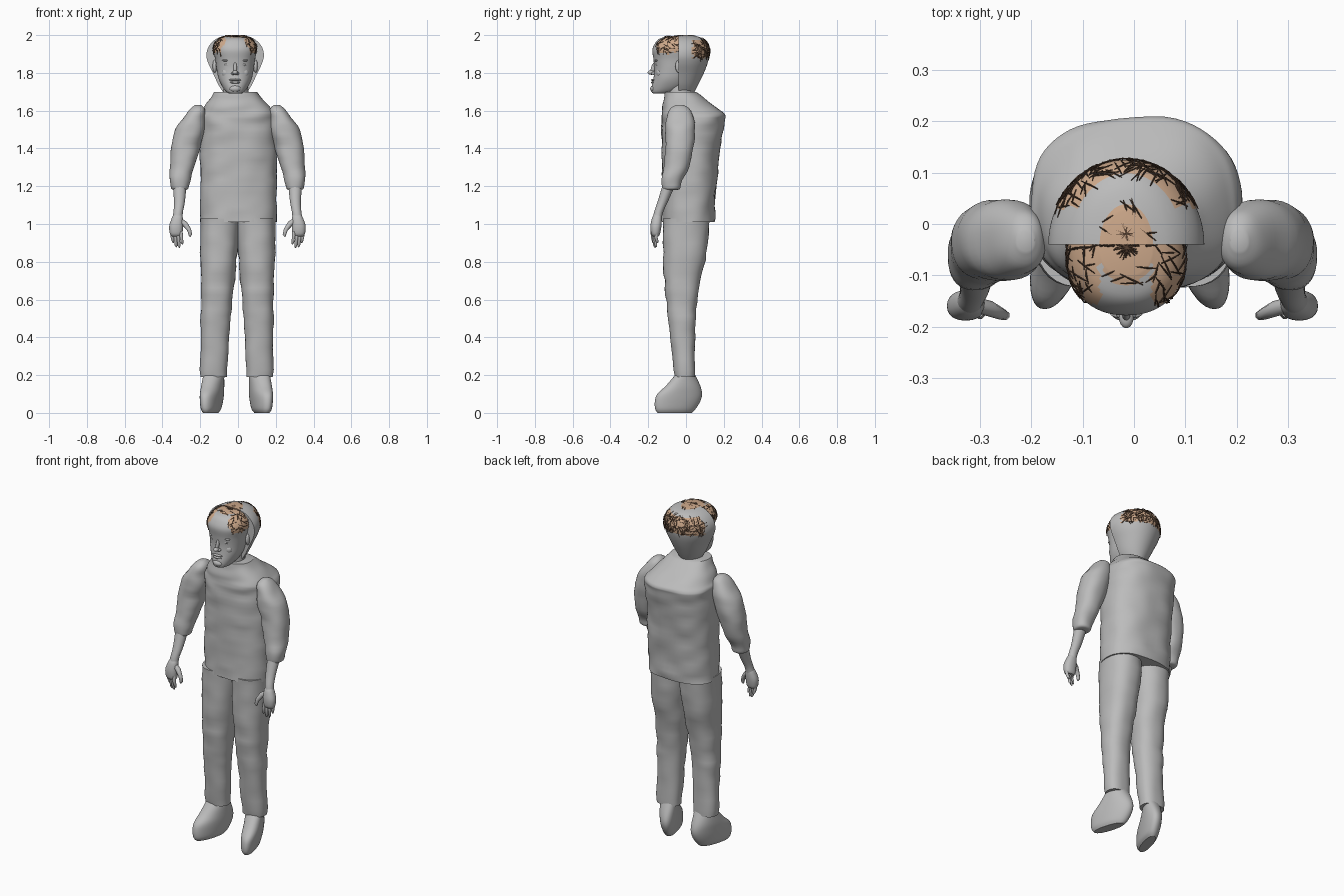
import bpy, math, random
from mathutils import Vector, Quaternion, noise

random.seed(4)
if "Cube" in bpy.data.objects:
    bpy.data.objects.remove(bpy.data.objects["Cube"])


def material(name, rgb):
    m = bpy.data.materials.new(name)
    m.use_nodes = True
    m.diffuse_color = (*rgb, 1)
    m.node_tree.nodes["Principled BSDF"].inputs["Base Color"].default_value = (*rgb, 1)
    return m


GREY = material("plain grey", (0.5, 0.5, 0.5))
TAN = material("tan hair", (0.62, 0.4, 0.26))
BROWN = material("dark brown strands", (0.09, 0.05, 0.03))


def smooth_rings(rings, steps):
    """Interpolate ring values smoothly between the given rings."""
    out = []
    for i in range(len(rings) - 1):
        a, b, c, d = (rings[max(0, min(len(rings) - 1, i + k))] for k in (-1, 0, 1, 2))
        for s in range(steps):
            t = s / steps
            out.append([q + 0.5 * t * (r - p + t * (2*p - 5*q + 4*r - s4 + t * (3*(q - r) + s4 - p)))
                        for p, q, r, s4 in zip(a, b, c, d)])
    return out + [list(rings[-1])]


def loft(name, rings, power=2.0, steps=4, segs=40, warp=None, wrinkle=0.0, rule=None):
    """Rings are (z, left edge, right edge, front edge, back edge)."""
    verts, faces = [], []
    rows = smooth_rings(rings, steps)
    for z, x0, x1, y0, y1 in rows:
        for k in range(segs):
            a = math.tau * k / segs
            c, s = math.cos(a), math.sin(a)
            px = math.copysign(abs(c) ** (2 / power), c)
            py = math.copysign(abs(s) ** (2 / power), s)
            v = Vector(((x0 + x1 + px * (x1 - x0)) / 2, (y0 + y1 + py * (y1 - y0)) / 2, z))
            if wrinkle:
                bump = wrinkle * noise.noise(Vector((v.x * 9, v.y * 9, v.z * 18)))
                v += Vector((px, py, 0)) * bump
            verts.append(warp(v) if warp else v)
    for r in range(len(rows) - 1):
        for k in range(segs):
            n = (k + 1) % segs
            faces.append((r*segs + k, r*segs + n, (r+1)*segs + n, (r+1)*segs + k))
    faces.append(tuple(reversed(range(segs))))
    faces.append(tuple(range((len(rows) - 1) * segs, len(rows) * segs)))
    me = bpy.data.meshes.new(name)
    me.from_pydata(verts, [], faces)
    me.materials.append(GREY)
    if rule:
        me.materials.append(TAN)
        for p in me.polygons:
            p.material_index = int(rule(p.center))
    me.shade_smooth()
    me.set_sharp_from_angle(angle=math.radians(40))
    ob = bpy.data.objects.new(name, me)
    bpy.context.collection.objects.link(ob)
    return ob


def flip(ob):
    """Repair face direction after a mirrored build."""
    ob.data.flip_normals()


def blob(name, loc, size, tilt=0.0):
    bpy.ops.mesh.primitive_uv_sphere_add(segments=20, ring_count=12, location=loc,
                                         rotation=(tilt, 0, 0))
    ob = bpy.context.object
    ob.name = name
    ob.scale = size
    ob.data.materials.append(GREY)
    ob.data.shade_smooth()
    return ob


def tube(name, paths, depth, mat, res=2):
    """Tubes along paths of (point, relative radius)."""
    cu = bpy.data.curves.new(name, "CURVE")
    cu.dimensions = "3D"
    cu.bevel_depth = depth
    cu.bevel_resolution = res
    cu.use_fill_caps = True
    for path in paths:
        sp = cu.splines.new("POLY")
        sp.points.add(len(path) - 1)
        sp.use_smooth = True
        for p, (co, r) in zip(sp.points, path):
            p.co = (*co, 1)
            p.radius = r
    cu.materials.append(mat)
    ob = bpy.data.objects.new(name, cu)
    bpy.context.collection.objects.link(ob)
    return ob


# Torso with sloping shoulders
loft("torso", [(1.01, -.2, .205, -.125, .15), (1.2, -.2, .205, -.125, .16),
               (1.4, -.2, .205, -.128, .18), (1.54, -.2, .208, -.13, .203),
               (1.575, -.2, .205, -.13, .207), (1.6, -.185, .185, -.128, .185),
               (1.65, -.158, .14, -.12, .12), (1.7, -.125, .1, -.108, .05)],
     power=2.5, steps=6, segs=64, wrinkle=.008)
loft("neck", [(1.66, -.08, .06, -.1, .04), (1.75, -.075, .05, -.1, .04)], steps=2)

# Limbs, both sides
LEG = [(.19, .045, .185, -.06, .05), (.4, .035, .187, -.082, .05), (.55, .025, .188, -.1, .055),
       (.7, .012, .192, -.115, .075), (.85, 0, .198, -.122, .11), (1.03, -.005, .2, -.12, .125)]
FOOT = [(0, .08, .14, -.15, .03), (.02, .067, .152, -.163, .05), (.06, .062, .16, -.165, .075),
        (.1, .06, .165, -.152, .085), (.145, .06, .168, -.105, .075), (.21, .06, .165, -.05, .045)]
SLEEVE = [(1.18, .27, .325, -.115, -.05), (1.187, .255, .345, -.13, -.035),
          (1.22, .247, .352, -.132, -.022), (1.3, .228, .354, -.118, .015),
          (1.4, .197, .35, -.112, .038), (1.5, .168, .326, -.11, .042),
          (1.57, .165, .28, -.1, .04), (1.61, .175, .245, -.08, .02),
          (1.63, .192, .22, -.05, -.015)]
FOREARM = [(1.01, .288, .345, -.178, -.13), (1.06, .286, .336, -.17, -.122),
           (1.12, .275, .333, -.15, -.095), (1.22, .265, .34, -.12, -.05)]
PALM = [(.935, .295, .345, -.175, -.145), (.95, .288, .355, -.185, -.137),
        (.99, .285, .358, -.188, -.13), (1.03, .286, .345, -.18, -.128),
        (1.05, .29, .335, -.17, -.13)]

for side, word in ((1, "left"), (-1, "right")):
    lean = 0 if side > 0 else .018

    def mirror(v):
        return Vector((side * v.x - lean * (1 - min(1, v.z)), v.y, v.z))

    def foot_turn(v):
        return mirror(Vector((v.x - .28 * v.y, v.y, v.z)))

    def plain(v):
        return Vector((side * v.x - lean / 3, v.y, v.z))

    parts = [loft(word + "_trouser_leg", LEG, 2.3, warp=mirror, wrinkle=.008),
             loft(word + "_foot", FOOT, 2.2, warp=foot_turn),
             loft(word + "_sleeve", SLEEVE, 2.2, warp=plain, wrinkle=.008),
             loft(word + "_forearm", FOREARM, warp=plain, segs=24),
             loft(word + "_palm", PALM, 2.3, warp=plain, segs=24)]
    if side < 0:
        for ob in parts:
            flip(ob)
    # Four fingers hang from the palm, the thumb curls inward
    fingers = []
    for i, tip in enumerate((.893, .875, .878, .9)):
        x, y = .296 + .016 * i, -.172 + .006 * i
        fingers.append([(plain(Vector((x, y, .96))), 1.1), (plain(Vector((x - .002, y - .005, .93))), 1),
                        (plain(Vector((x - .006, y, tip + .012))), .9),
                        (plain(Vector((x - .008, y + .004, tip))), .4)])
    fingers.append([(plain(Vector(p)), r) for p, r in
                    (((.31, -.155, 1.025), 1.6), ((.275, -.165, 1.0), 1.7), ((.253, -.175, .97), 1.3),
                     ((.246, -.178, .945), 1.1), ((.25, -.178, .933), .5))])
    tube(word + "_fingers", fingers, .009, GREY)

# Head: a face shell in front and a wider half shell behind
MID = -.015


def crown(c):
    return ((c.x - MID) / .055) ** 2 + ((c.y + .04) / .08) ** 2 < 1 and c.z > 1.95


def ragged(c):
    return .012 * noise.noise(c * 60)


def front_hair(c):
    sides = c.z > 1.905 + ragged(c) and abs(c.x - MID) > .05 + ragged(c) and c.y > -.155
    return sides or (crown(c) and c.y > -.13)


def back_hair(c):
    band = 1.88 + ragged(c) < c.z < 1.975 and c.y > .035 + ragged(c)
    return band or crown(c)


def head_ring(z, half, front, back):
    return (z, MID - half, MID + half, front, back)


face = loft("face", [head_ring(*r) for r in (
    (1.69, .03, -.172, -.1), (1.7, .048, -.182, -.05), (1.73, .07, -.18, 0),
    (1.77, .088, -.172, .02), (1.82, .098, -.168, .04), (1.87, .105, -.172, .05),
    (1.92, .115, -.178, .05), (1.955, .108, -.165, .05), (1.98, .085, -.142, .04),
    (1.994, .05, -.1, .01))], power=2.2, steps=6, segs=64, rule=front_hair)


def cut_front(v):
    return Vector((v.x, max(v.y, -.04), v.z))


back = loft("back_of_head", [head_ring(z, half, -.08 - deep, deep) for z, half, deep in (
    (1.7, .065, .045), (1.74, .09, .066), (1.8, .118, .095), (1.85, .142, .114),
    (1.89, .152, .123), (1.93, .145, .124), (1.965, .12, .108), (1.988, .085, .075),
    (2.0, .04, .025))], steps=6, segs=72, warp=cut_front, rule=back_hair)

# Facial features
blob("nose_tip", (MID, -.183, 1.802), (.014, .02, .012))
blob("nose_bridge", (MID, -.172, 1.826), (.009, .013, .034), -.3)
blob("upper_lip", (MID, -.174, 1.763), (.032, .011, .006))
blob("lower_lip", (MID, -.174, 1.75), (.027, .011, .007))
blob("chin", (MID, -.172, 1.716), (.03, .018, .018))
for s, word in ((1, "left"), (-1, "right")):
    blob(word + "_eye", (MID + s * .04, -.152, 1.843), (.018, .011, .008))
    blob(word + "_brow", (MID + s * .042, -.154, 1.866), (.027, .012, .007))
    blob(word + "_nostril", (MID + s * .012, -.172, 1.797), (.009, .012, .008))
    blob(word + "_cheek", (MID + s * .045, -.14, 1.8), (.026, .018, .025))
    blob(word + "_ear", (MID + s * .108, -.035, 1.835), (.012, .022, .035))

# Loose strands lying over the hair
strands = []
for ob, count in ((face, 170), (back, 230)):
    hair = [p for p in ob.data.polygons if p.material_index and p.center.z > 1.87]
    for p in random.choices(hair, weights=[q.area for q in hair], k=count):
        n = p.normal.copy()
        along = Quaternion(n, random.uniform(0, math.tau)) @ n.orthogonal().normalized()
        reach = along * random.uniform(.012, .026)
        mid = p.center + n * .003
        strands.append([(mid - reach - n * .002, .7), (mid, 1.2), (mid + reach - n * .002, .5)])
for path in strands:
    for co, r in path:
        co.z = min(co.z, 1.999)
tube("hair_strands", strands, .0014, BROWN, res=0)
